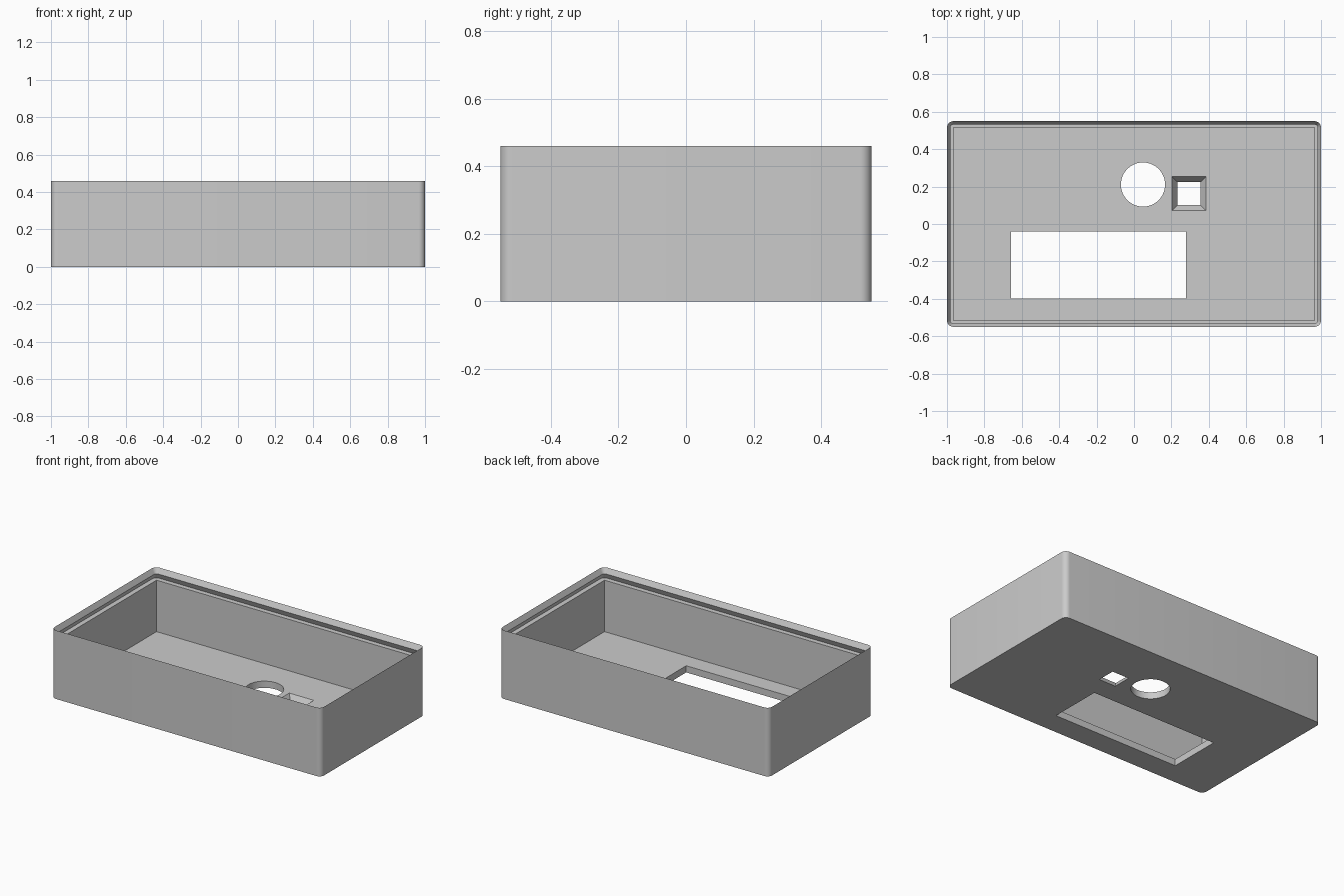
import bpy
import bmesh
from math import cos, sin, pi

if "Cube" in bpy.data.objects:
    bpy.data.objects.remove(bpy.data.objects["Cube"], do_unlink=True)

HALF_X, HALF_Y, RADIUS, WALL = 1.0, 0.55, 0.035, 0.035
HEIGHT, FLOOR, LEDGE = 0.46, 0.045, 0.39
CORNER_STEPS = 8

grey = bpy.data.materials.new("plain grey")
grey.use_nodes = True
grey.diffuse_color = (0.6, 0.6, 0.6, 1)
grey.node_tree.nodes["Principled BSDF"].inputs["Base Color"].default_value = (0.6, 0.6, 0.6, 1)


def rounded_outline(inset):
    """Rounded rectangle, moved inwards by inset."""
    r = RADIUS - inset
    points = []
    for i, (sx, sy) in enumerate([(1, 1), (-1, 1), (-1, -1), (1, -1)]):
        for k in range(CORNER_STEPS + 1):
            a = (i + k / CORNER_STEPS) * pi / 2
            points.append((sx * (HALF_X - RADIUS) + r * cos(a),
                           sy * (HALF_Y - RADIUS) + r * sin(a)))
    return points


def rectangle(cx, cy, hx, hy):
    return [(cx - hx, cy - hy), (cx + hx, cy - hy), (cx + hx, cy + hy), (cx - hx, cy + hy)]


def loft(name, sections):
    """Closed solid through a list of (outline, height)."""
    bm = bmesh.new()
    rings = [[bm.verts.new((x, y, z)) for x, y in outline] for outline, z in sections]
    n = len(rings[0])
    for low, high in zip(rings, rings[1:]):
        for i in range(n):
            j = (i + 1) % n
            bm.faces.new((low[i], low[j], high[j], high[i]))
    bm.faces.new(rings[0][::-1])
    bm.faces.new(rings[-1])
    bmesh.ops.remove_doubles(bm, verts=bm.verts[:], dist=1e-5)
    bmesh.ops.recalc_face_normals(bm, faces=bm.faces[:])
    mesh = bpy.data.meshes.new(name)
    bm.to_mesh(mesh)
    bm.free()
    mesh.materials.append(grey)
    obj = bpy.data.objects.new(name, mesh)
    bpy.context.collection.objects.link(obj)
    return obj


# Open tray: outer wall, sharp lip with snap groove, ledge, inner wall, floor
profile = [(0, 0), (0, HEIGHT), (0.018, 0.425), (0.002, LEDGE), (WALL, LEDGE), (WALL, FLOOR)]
tray = loft("open_case", [(rounded_outline(inset), z) for inset, z in profile])

# Cutters for the floor openings
low, high = -0.02, FLOOR + 0.02
circle = [(0.048 + 0.118 * cos(2 * pi * k / 64), 0.211 + 0.118 * sin(2 * pi * k / 64))
          for k in range(64)]
window = rectangle(-0.19, -0.219, 0.467, 0.179)
slope = (0.091 - 0.062) / FLOOR


def funnel(z):
    half = 0.062 + slope * z
    return rectangle(0.294, 0.163, half, half)


cutters = [
    loft("round_hole_cutter", [(circle, low), (circle, high)]),
    loft("window_cutter", [(window, low), (window, high)]),
    loft("funnel_cutter", [(funnel(low), low), (funnel(high), high)]),
]
for cutter in cutters:
    cutter.hide_render = True
    cut = tray.modifiers.new(cutter.name, "BOOLEAN")
    cut.operation = "DIFFERENCE"
    cut.solver = "EXACT"
    cut.object = cutter

# Apply the cuts and drop the cutters
bpy.context.view_layer.update()
graph = bpy.context.evaluated_depsgraph_get()
result = bpy.data.meshes.new_from_object(tray.evaluated_get(graph))
tray.modifiers.clear()
tray.data = result
for cutter in cutters:
    bpy.data.objects.remove(cutter, do_unlink=True)

# Smooth rounded corners, crisp edges
bpy.ops.object.select_all(action="DESELECT")
tray.select_set(True)
bpy.context.view_layer.objects.active = tray
bpy.ops.object.shade_smooth_by_angle(angle=pi / 6)
